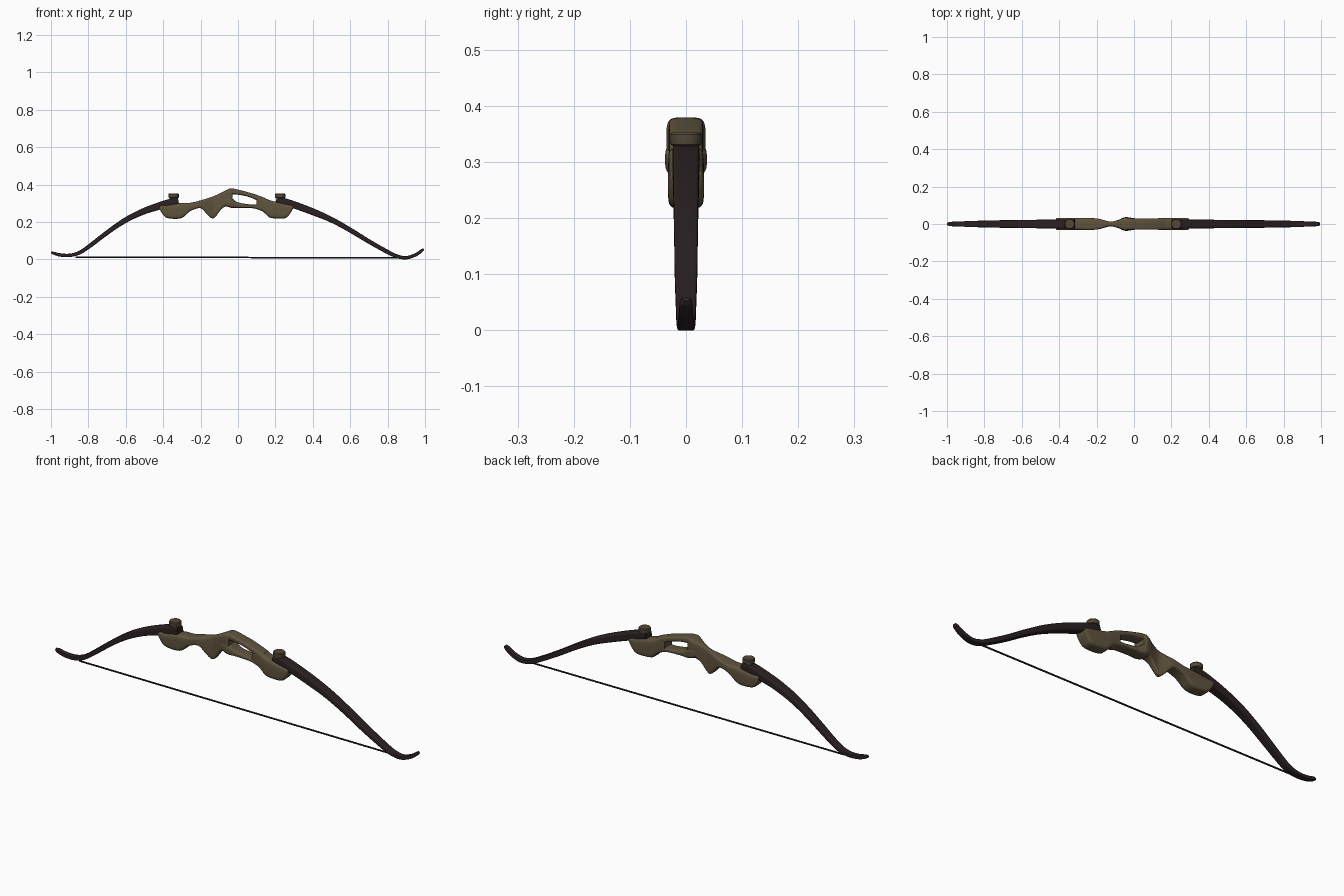
import bpy, bmesh, math
from mathutils import Vector

if "Cube" in bpy.data.objects:
    bpy.data.objects.remove(bpy.data.objects["Cube"])


def material(name, rgb):
    m = bpy.data.materials.new(name)
    m.diffuse_color = (*rgb, 1)
    m.use_nodes = True
    m.node_tree.nodes["Principled BSDF"].inputs["Base Color"].default_value = m.diffuse_color
    return m


BROWN = material("olive brown", (0.115, 0.088, 0.048))
DARK = material("dark limb brown", (0.024, 0.015, 0.016))
BOLT = material("bolt brown", (0.085, 0.066, 0.040))
CORD = material("string black", (0.012, 0.012, 0.012))


def finish(bm, name, mat, angle=40):
    bmesh.ops.recalc_face_normals(bm, faces=bm.faces)
    me = bpy.data.meshes.new(name)
    bm.to_mesh(me)
    bm.free()
    ob = bpy.data.objects.new(name, me)
    bpy.context.collection.objects.link(ob)
    me.materials.append(mat)
    bpy.ops.object.select_all(action='DESELECT')
    ob.select_set(True)
    bpy.context.view_layer.objects.active = ob
    bpy.ops.object.shade_smooth_by_angle(angle=math.radians(angle))
    return ob


def smooth(points, steps=4):
    """Catmull-Rom through the station tuples."""
    p = [Vector(q) for q in points]
    p = [2 * p[0] - p[1]] + p + [2 * p[-1] - p[-2]]
    out = []
    for i in range(1, len(p) - 2):
        a, b, c, d = p[i - 1:i + 3]
        for k in range(steps):
            t = k / steps
            out.append(0.5 * (2 * b + (c - a) * t + (2 * a - 5 * b + 4 * c - d) * t * t
                              + (3 * b - a - 3 * c + d) * t ** 3))
    return out + [p[-2]]


def loft(name, rings, mat, power, n=28):
    """rings: (x, z, normal x, normal z, half thickness, half width)."""
    bm = bmesh.new()
    loops = []
    for x, z, nx, nz, h, w in rings:
        loop = []
        for k in range(n):
            a = 2 * math.pi * (k + 0.5) / n
            c, s = math.cos(a), math.sin(a)
            u = math.copysign(abs(c) ** (2 / power), c) * w
            v = math.copysign(abs(s) ** (2 / power), s) * h
            loop.append(bm.verts.new((x + nx * v, u, z + nz * v)))
        loops.append(loop)
    for a, b in zip(loops, loops[1:]):
        for k in range(n):
            j = (k + 1) % n
            bm.faces.new((a[k], a[j], b[j], b[k]))
    bm.faces.new(loops[0])
    bm.faces.new(loops[-1])
    return finish(bm, name, mat)


def body(name, stations, power=5):
    """stations: (x, top, bottom, half width)."""
    loft(name, [(x, (t + b) / 2, 0, 1, (t - b) / 2, w)
                for x, t, b, w in smooth(stations)], BROWN, power)


def limb(name, stations):
    """stations: (x, z, half thickness, half width)."""
    p = smooth(stations, 5)
    rings = []
    for i, q in enumerate(p):
        a, b = p[max(i - 1, 0)], p[min(i + 1, len(p) - 1)]
        d = Vector((b[0] - a[0], b[1] - a[1])).normalized()
        rings.append((q[0], q[1], -d.y, d.x, q[2], q[3]))
    loft(name, rings, DARK, 7)


# Riser: limb pocket, grip and peak
body("riser_grip", [
    (-.418, .285, .268, .029), (-.408, .29, .25, .032), (-.38, .29, .222, .032),
    (-.305, .302, .22, .032), (-.255, .303, .258, .032), (-.20, .316, .274, .030),
    (-.165, .327, .240, .022), (-.14, .335, .220, .015), (-.12, .343, .228, .013),
    (-.09, .357, .268, .020), (-.065, .370, .284, .030), (-.045, .379, .290, .035),
    (-.03, .378, .30, .031)])
# Riser: bars above and below the sight window
body("riser_upper_bar", [
    (-.06, .37, .345, .026), (-.03, .379, .348, .030), (.02, .368, .343, .030),
    (.07, .355, .330, .030), (.12, .338, .306, .030), (.15, .326, .29, .030)], 4)
body("riser_lower_bar", [
    (-.07, .33, .286, .030), (-.045, .333, .278, .037), (-.025, .322, .275, .035),
    (0, .305, .276, .031), (.05, .296, .275, .029), (.09, .293, .272, .029),
    (.13, .30, .258, .030)], 4)
# Riser: limb pocket on the other end
body("riser_end_block", [
    (.098, .343, .27, .029), (.12, .337, .264, .030), (.15, .325, .242, .032),
    (.175, .315, .222, .032), (.25, .298, .22, .032), (.278, .292, .245, .032),
    (.294, .286, .272, .029)])

# Curved limbs
limb("left_limb", [
    (-.318, .312, .016, .023), (-.36, .304, .020, .024), (-.42, .286, .020, .024),
    (-.50, .259, .017, .023), (-.58, .222, .015, .022), (-.65, .179, .013, .021),
    (-.72, .128, .012, .020), (-.80, .067, .011, .018), (-.85, .035, .010, .017),
    (-.90, .022, .009, .015), (-.95, .024, .009, .013), (-.985, .033, .008, .011),
    (-.999, .037, .005, .006)])
limb("right_limb", [
    (.205, .322, .015, .023), (.25, .309, .018, .024), (.30, .292, .019, .024),
    (.40, .255, .018, .023), (.50, .212, .015, .022), (.60, .157, .013, .021),
    (.70, .096, .012, .020), (.80, .040, .011, .018), (.85, .017, .010, .017),
    (.90, .009, .009, .015), (.95, .025, .009, .013), (.982, .047, .008, .011),
    (.992, .056, .005, .006)])

# Limb bolts: neck and wide head
for side, x in (("left", -.344), ("right", .226)):
    bm = bmesh.new()
    prof = [(.021, .29), (.021, .328), (.027, .331), (.028, .335), (.028, .349), (.025, .353)]
    loops = [[bm.verts.new((x + r * math.cos(k * math.pi / 12), r * math.sin(k * math.pi / 12), z))
              for k in range(24)] for r, z in prof]
    for a, b in zip(loops, loops[1:]):
        for k in range(24):
            j = (k + 1) % 24
            bm.faces.new((a[k], a[j], b[j], b[k]))
    bm.faces.new(loops[0])
    bm.faces.new(loops[-1])
    finish(bm, side + "_limb_bolt", BOLT, 30)

# Bowstring
loft("bowstring", [(-.87, .012, 0, 1, .004, .004), (.87, .009, 0, 1, .004, .004)], CORD, 2, 10)
